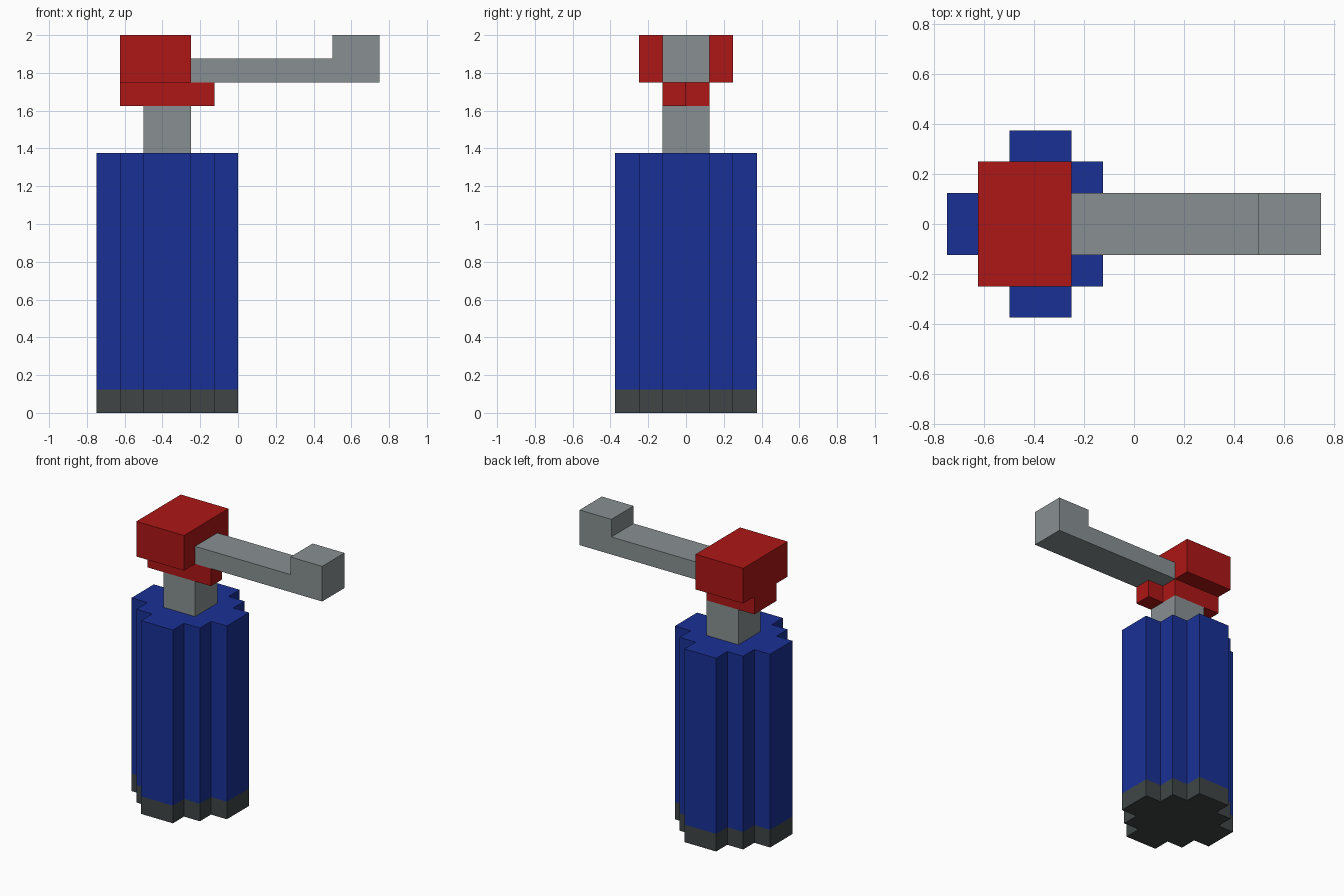
import bpy, bmesh

if "Cube" in bpy.data.objects:
    bpy.data.objects.remove(bpy.data.objects["Cube"])

CX = -0.375  # axis of the canister


def material(name, rgb):
    m = bpy.data.materials.new(name)
    m.diffuse_color = (*rgb, 1)
    m.use_nodes = True
    m.node_tree.nodes["Principled BSDF"].inputs["Base Color"].default_value = m.diffuse_color
    return m


BLUE = material("blue", (0.01, 0.03, 0.3))
RED = material("red", (0.42, 0.008, 0.008))
DARK = material("dark_grey", (0.05, 0.06, 0.06))
GREY = material("grey", (0.25, 0.28, 0.29))


def prism(name, outline, vec, mat):
    """Extrude a flat outline of 3D points along vec."""
    bm = bmesh.new()
    face = bm.faces.new([bm.verts.new(p) for p in outline])
    ext = bmesh.ops.extrude_face_region(bm, geom=[face])
    bmesh.ops.translate(bm, vec=vec,
                        verts=[g for g in ext["geom"] if isinstance(g, bmesh.types.BMVert)])
    bmesh.ops.recalc_face_normals(bm, faces=bm.faces)
    mesh = bpy.data.meshes.new(name)
    bm.to_mesh(mesh)
    bm.free()
    mesh.materials.append(mat)
    ob = bpy.data.objects.new(name, mesh)
    bpy.context.collection.objects.link(ob)
    return ob


def column(name, plan, z0, z1, mat):
    return prism(name, [(x, y, z0) for x, y in plan], (0, 0, z1 - z0), mat)


def rect(x0, x1, y0, y1):
    return [(x0, y0), (x1, y0), (x1, y1), (x0, y1)]


# Stepped round plan: one quarter, turned four times
quarter = [(0.375, 0.125), (0.25, 0.125), (0.25, 0.25), (0.125, 0.25), (0.125, 0.375)]
plan = []
pts = quarter
for _ in range(4):
    plan += pts
    pts = [(-y, x) for x, y in pts]
# drop nothing: each turn starts at the mirrored end of the last step
plan = [(CX + x, y) for x, y in plan]

# Canister
column("canister_base", plan, 0, 0.125, DARK)
column("canister_body", plan, 0.125, 1.375, BLUE)

# Neck
column("neck", rect(-0.5, -0.25, -0.125, 0.125), 1.375, 1.625, GREY)

# Collar with a half-width catch at the front of the plan
column("collar", [(-0.625, -0.125), (-0.125, -0.125), (-0.125, 0), (-0.25, 0),
                  (-0.25, 0.125), (-0.625, 0.125)], 1.625, 1.75, RED)

# Head block
column("head", rect(-0.625, -0.25, -0.25, 0.25), 1.75, 2, RED)

# Lever with raised tip, profile extruded across y
profile = [(-0.25, 1.75), (0.75, 1.75), (0.75, 2), (0.5, 2), (0.5, 1.875), (-0.25, 1.875)]
prism("lever", [(x, -0.125, z) for x, z in profile], (0, 0.25, 0), GREY)
